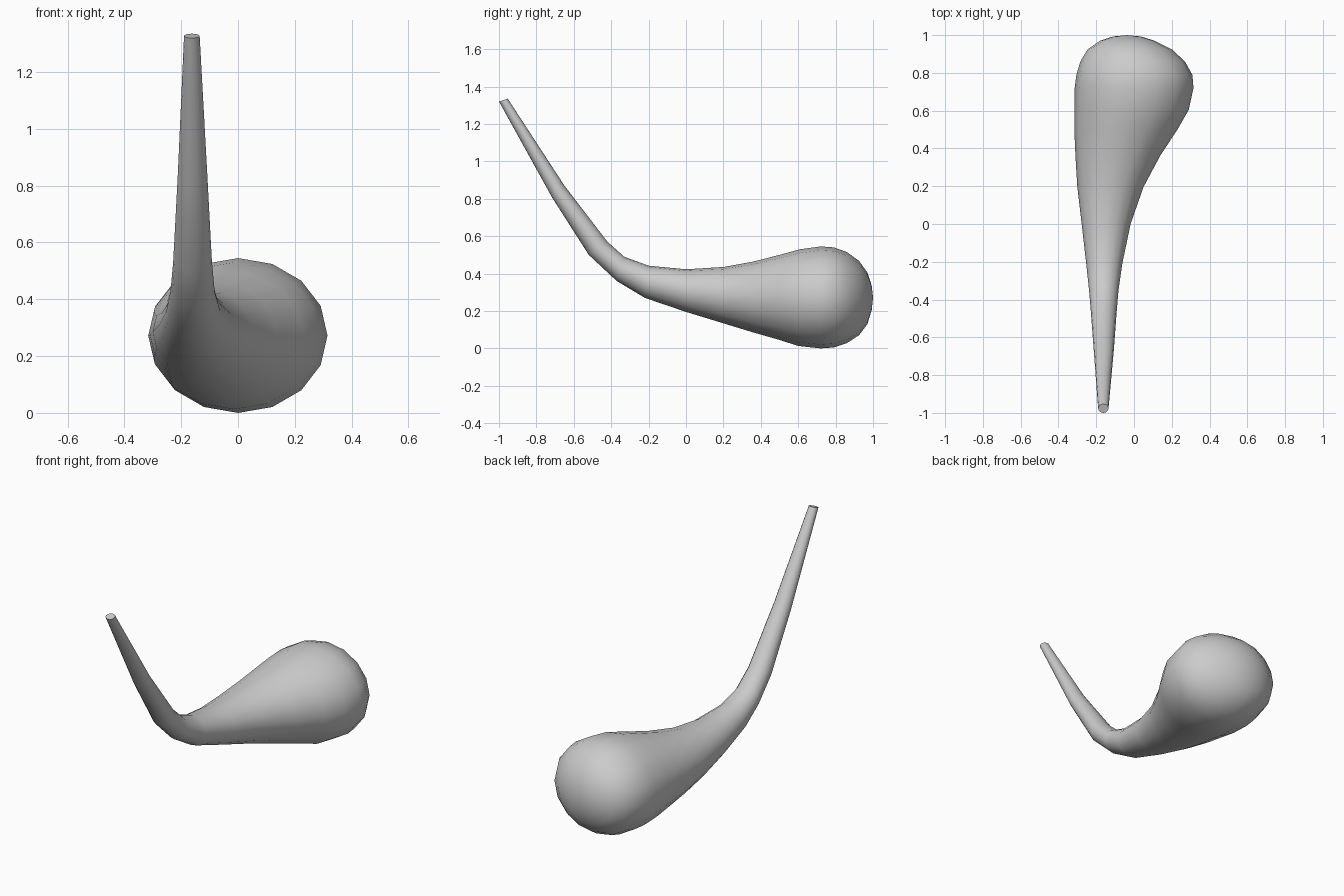
import bpy, bmesh, math

SIDES = 16

# Sections: upper edge (y, z), lower edge (y, z), left x, right x
SECTIONS = [
    (-0.953, 1.335, -1.00, 1.32, -0.190, -0.135),
    (-0.65, 0.87, -0.715, 0.805, -0.212, -0.108),
    (-0.42, 0.57, -0.52, 0.50, -0.228, -0.092),
    (-0.33, 0.49, -0.37, 0.36, -0.238, -0.082),
    (-0.20, 0.442, -0.22, 0.27, -0.253, -0.062),
    (0.00, 0.423, 0.00, 0.195, -0.277, -0.018),
    (0.20, 0.435, 0.19, 0.137, -0.300, 0.050),
    (0.36, 0.464, 0.36, 0.085, -0.310, 0.138),
    (0.50, 0.50, 0.50, 0.045, -0.316, 0.230),
    (0.61, 0.53, 0.60, 0.013, -0.316, 0.290),
    (0.72, 0.545, 0.72, 0.00, -0.314, 0.315),
    (0.79, 0.54, 0.79, 0.005, -0.305, 0.309),
    (0.86, 0.515, 0.86, 0.028, -0.284, 0.270),
    (0.925, 0.468, 0.925, 0.07, -0.245, 0.200),
    (0.97, 0.405, 0.97, 0.13, -0.180, 0.110),
    (0.993, 0.335, 0.993, 0.205, -0.110, 0.035),
]

bm = bmesh.new()


def ring(ty, tz, by, bz, left, right):
    """Elliptical section spanning the given upper, lower, left and right edges."""
    verts = []
    for i in range(SIDES):
        a = math.tau * i / SIDES
        c, s = math.cos(a), math.sin(a)
        verts.append(bm.verts.new((
            (left + right) / 2 + (right - left) / 2 * c,
            (ty + by) / 2 + (ty - by) / 2 * s,
            (tz + bz) / 2 + (tz - bz) / 2 * s)))
    return verts


# Stem, bend and bulb in one skin
rings = [ring(*sec) for sec in SECTIONS]
for a, b in zip(rings, rings[1:]):
    for i in range(SIDES):
        j = (i + 1) % SIDES
        bm.faces.new((a[i], a[j], b[j], b[i]))

# Flat stem tip and rounded bulb end
bm.faces.new(rings[0])
pole = bm.verts.new((-0.038, 1.0, 0.27))
for i in range(SIDES):
    bm.faces.new((rings[-1][i], rings[-1][(i + 1) % SIDES], pole))

bmesh.ops.recalc_face_normals(bm, faces=bm.faces)
mesh = bpy.data.meshes.new("curved_stem_bulb")
bm.to_mesh(mesh)
bm.free()
obj = bpy.data.objects.new("curved_stem_bulb", mesh)
bpy.context.collection.objects.link(obj)
bpy.context.view_layer.objects.active = obj
obj.select_set(True)
bpy.ops.object.shade_smooth_by_angle(angle=math.radians(50))
